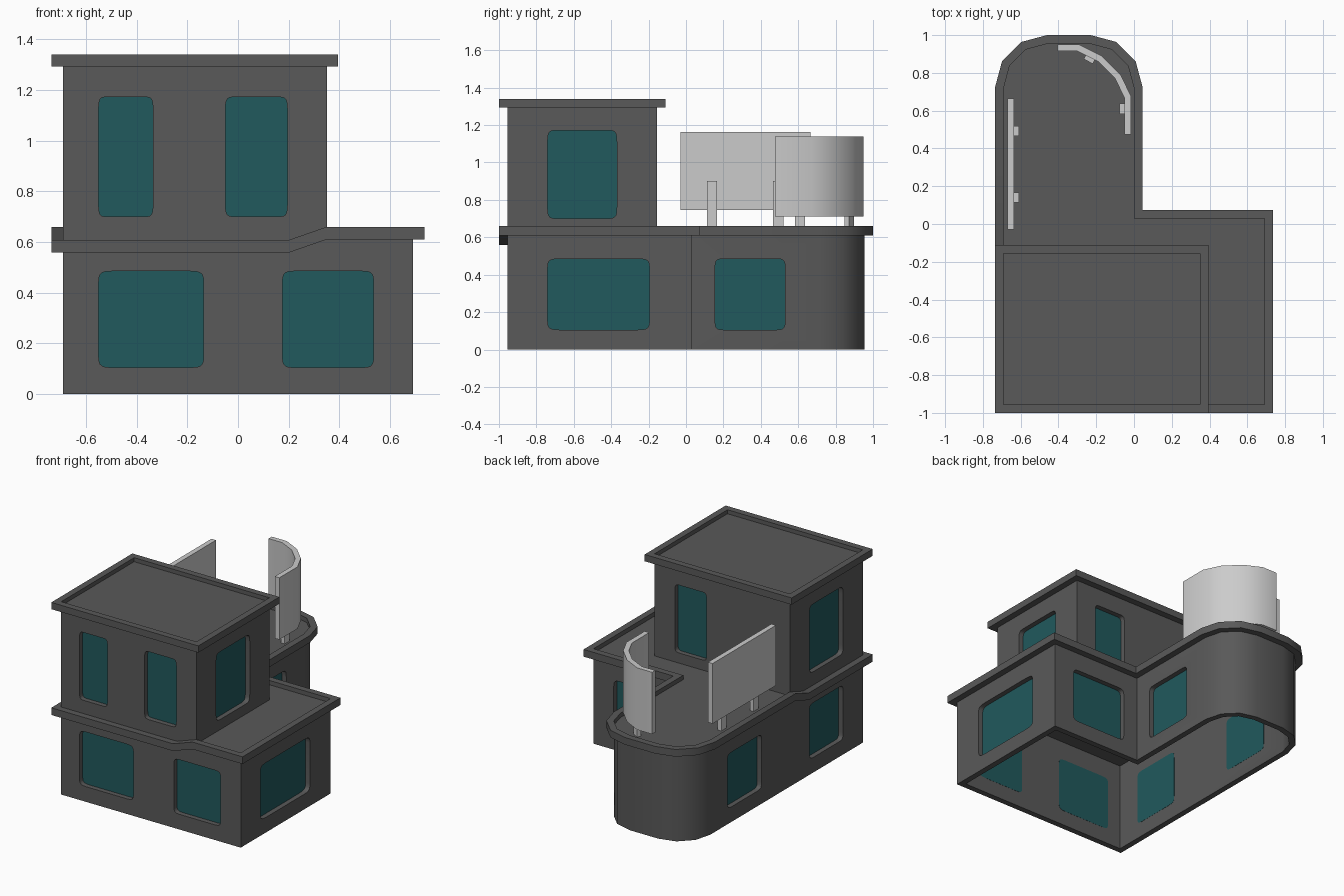
import bpy, bmesh, math
from mathutils import Vector

if "Cube" in bpy.data.objects:
    bpy.data.objects.remove(bpy.data.objects["Cube"])

WALL, TRIM = 0.04, 0.045


def material(name, rgb):
    m = bpy.data.materials.new(name)
    m.diffuse_color = (*rgb, 1)
    m.use_nodes = True
    m.node_tree.nodes["Principled BSDF"].inputs["Base Color"].default_value = m.diffuse_color
    return m


DARK = material("charcoal", (0.1, 0.1, 0.1))
TEAL = material("teal_glass", (0.015, 0.1, 0.11))


def make(name, bm, mat=None):
    bmesh.ops.recalc_face_normals(bm, faces=bm.faces)
    me = bpy.data.meshes.new(name)
    bm.to_mesh(me)
    bm.free()
    ob = bpy.data.objects.new(name, me)
    bpy.context.collection.objects.link(ob)
    if mat:
        me.materials.append(mat)
    return ob


def activate(ob):
    bpy.ops.object.select_all(action='DESELECT')
    ob.select_set(True)
    bpy.context.view_layer.objects.active = ob


def smooth(ob):
    activate(ob)
    bpy.ops.object.shade_smooth_by_angle(angle=math.radians(35))


def bridge(bm, loops, closed):
    """Skin a list of equal loops; closed joins last to first, otherwise both ends are capped."""
    rows = [[bm.verts.new(p) for p in lp] for lp in loops]
    n = len(rows[0])
    for k in range(len(rows) if closed else len(rows) - 1):
        a, b = rows[k], rows[(k + 1) % len(rows)]
        for i in range(n):
            j = (i + 1) % n
            bm.faces.new((a[i], a[j], b[j], b[i]))
    if not closed:
        bm.faces.new(rows[0])
        bm.faces.new(rows[-1])


def offset(poly, d):
    """Mitred outward offset of a counter-clockwise outline."""
    out = []
    for i, p in enumerate(poly):
        p0, p1, p2 = Vector(poly[i - 1]), Vector(p), Vector(poly[(i + 1) % len(poly)])
        e1, e2 = (p1 - p0).normalized(), (p2 - p1).normalized()
        n1, n2 = Vector((e1.y, -e1.x)), Vector((e2.y, -e2.x))
        out.append(p1 + (n1 + n2) * d / (1 + n1.dot(n2)))
    return out


def ring(name, poly, d_out, d_in, z0, z1, dip=None):
    dz = [dip(p) if dip else 0 for p in poly]
    bm = bmesh.new()
    bridge(bm, [[(p[0], p[1], z + h) for p, h in zip(offset(poly, d), dz)]
                for d, z in ((d_out, z0), (d_out, z1), (d_in, z1), (d_in, z0))], True)
    return make(name, bm, DARK)


def prism(name, poly, z0, z1, mat=None):
    bm = bmesh.new()
    bridge(bm, [[(p[0], p[1], z) for p in poly] for z in (z0, z1)], False)
    return make(name, bm, mat)


def opening(bm, win, d0, d1):
    """Softly rounded window prism, from depth d0 to d1 measured into the wall."""
    axis, pos, sign, a0, a1, z0, z1 = win
    loops = []
    for d in (d0, d1):
        lp = []
        for k in range(24):
            t = 2 * math.pi * (k + 0.5) / 24
            c, s = math.cos(t), math.sin(t)
            u = (a0 + a1) / 2 + (a1 - a0) / 2 * math.copysign(abs(c) ** (1 / 7), c)
            z = (z0 + z1) / 2 + (z1 - z0) / 2 * math.copysign(abs(s) ** (1 / 7), s)
            w = pos - sign * d
            lp.append((w, u, z) if axis == 'x' else (u, w, z))
        loops.append(lp)
    bridge(bm, loops, False)


def storey(name, poly, z0, z1, windows):
    """Hollow walls with window openings, glass panes and a flat roof."""
    walls = ring(name + "_walls", poly, 0, -WALL, z0, z1)
    cut, glass = bmesh.new(), bmesh.new()
    for w in windows:
        opening(cut, w, -0.03, WALL + 0.03)
        opening(glass, w, WALL - 0.006, WALL + 0.001)
    cutter = make("window_cutter", cut)
    cutter.hide_render = True
    mod = walls.modifiers.new("openings", 'BOOLEAN')
    mod.operation, mod.solver, mod.object = 'DIFFERENCE', 'EXACT', cutter
    activate(walls)
    bpy.ops.object.modifier_apply(modifier=mod.name)
    bpy.data.objects.remove(cutter)
    smooth(walls)
    make(name + "_window_glass", glass, TEAL)
    prism(name + "_roof", offset(poly, -WALL), z1 - 0.015, z1, DARK)


def arc(cx, cy, r, a0, a1):
    return [(cx + r * math.cos(math.radians(a)), cy + r * math.sin(math.radians(a)))
            for a in range(a0, a1 + 1, 30)]


# Outlines: L-shaped ground floor with a rounded wing, boxy upper floor
ground = ([(-0.69, -0.955), (0.2, -0.955), (0.35, -0.955), (0.69, -0.955), (0.69, 0.03), (0, 0.03)]
          + arc(-0.235, 0.72, 0.235, 0, 90) + arc(-0.455, 0.72, 0.235, 90, 180)
          + [(-0.69, -0.15), (-0.69, -0.3)])
upper = [(-0.69, -0.955), (0.35, -0.955), (0.35, -0.155), (-0.69, -0.155)]

# Windows: axis, wall position, outward sign, start, end, bottom, top
LO, HI = (0.105, 0.485), (0.7, 1.172)
storey("ground_floor", ground, 0, 0.63, [
    ('y', -0.955, -1, -0.55, -0.135, *LO), ('y', -0.955, -1, 0.175, 0.535, *LO),
    ('x', 0.69, 1, -0.74, -0.195, *LO), ('x', 0, 1, 0.155, 0.53, *LO),
    ('x', -0.69, -1, -0.74, -0.37, *LO), ('x', -0.69, -1, 0.155, 0.53, *LO),
    ('y', 0.03, 1, 0.11, 0.535, *LO)])
storey("upper_floor", upper, 0.63, 1.312, [
    ('y', -0.955, -1, -0.55, -0.335, *HI), ('y', -0.955, -1, -0.05, 0.195, *HI),
    ('x', 0.35, 1, -0.74, -0.37, *HI), ('x', -0.69, -1, -0.74, -0.37, *HI),
    ('y', -0.155, 1, -0.05, 0.195, *HI)])

# Roof trims; the lower one dips where it passes under the upper floor
smooth(ring("lower_trim", ground, TRIM, 0, 0.61, 0.66,
            lambda p: -0.052 if p[0] < 0.21 and p[1] < -0.29 else 0))
smooth(ring("upper_trim", upper, TRIM, 0, 1.293, 1.34))


# Rooftop screens on short posts
def rect(x0, x1, y0, y1):
    return [(x0, y0), (x1, y0), (x1, y1), (x0, y1)]


prism("flat_screen", rect(-0.67, -0.635, -0.03, 0.665), 0.745, 1.163)
for i, y in enumerate((0.14, 0.493)):
    prism(f"flat_screen_post_{i + 1}", rect(-0.636, -0.608, y - 0.027, y + 0.027), 0.62, 0.9)

outer = [(-0.405, 0.95), (-0.29, 0.95), (-0.17, 0.89), (-0.07, 0.79), (-0.015, 0.675), (-0.015, 0.475)]
inner = [(-0.405, 0.915), (-0.3, 0.915), (-0.19, 0.86), (-0.1, 0.77), (-0.05, 0.665), (-0.05, 0.475)]
smooth(prism("curved_screen", outer + inner[::-1], 0.71, 1.14))
for i, (x, y, a) in enumerate(((-0.236, 0.873, 62), (-0.063, 0.61, 0))):
    post = prism(f"curved_screen_post_{i + 1}", rect(-0.014, 0.014, -0.027, 0.027), 0.62, 0.88)
    post.location = (x, y, 0)
    post.rotation_euler.z = math.radians(a)
